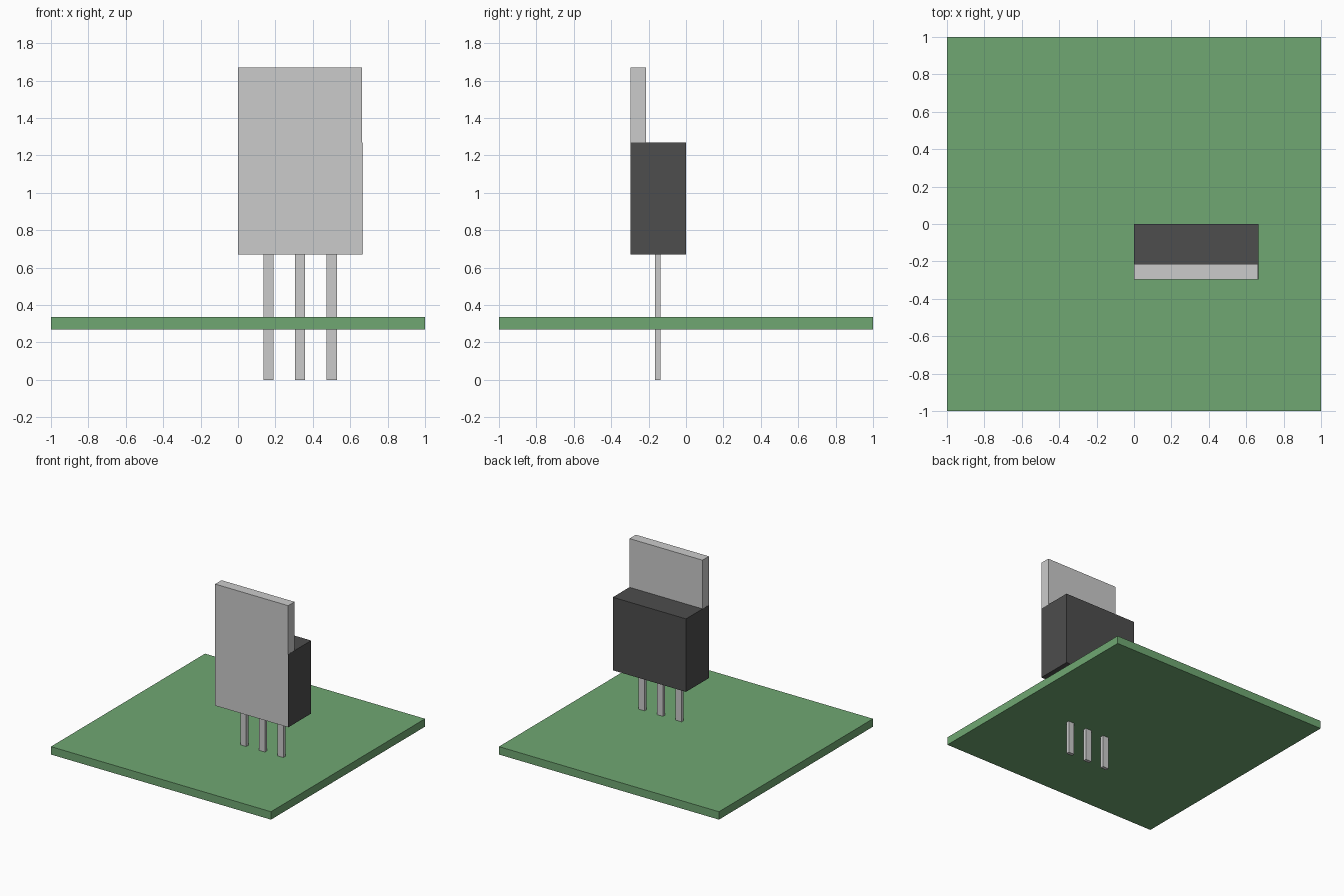
import bpy
import bmesh
from mathutils import Vector

if "Cube" in bpy.data.objects:
    bpy.data.objects.remove(bpy.data.objects["Cube"])


def material(name, rgb):
    mat = bpy.data.materials.new(name)
    mat.diffuse_color = (*rgb, 1)
    mat.use_nodes = True
    mat.node_tree.nodes["Principled BSDF"].inputs["Base Color"].default_value = mat.diffuse_color
    return mat


def box(name, lo, hi, mat=None):
    """Axis-aligned box between two corners."""
    lo, hi = Vector(lo), Vector(hi)
    mesh = bpy.data.meshes.new(name)
    bm = bmesh.new()
    bmesh.ops.create_cube(bm, size=1)
    bmesh.ops.scale(bm, vec=hi - lo, verts=bm.verts)
    bm.to_mesh(mesh)
    bm.free()
    obj = bpy.data.objects.new(name, mesh)
    obj.location = (lo + hi) / 2
    if mat:
        mesh.materials.append(mat)
    bpy.context.collection.objects.link(obj)
    return obj


green = material("board_green", (0.16, 0.39, 0.17))
black = material("case_black", (0.075, 0.075, 0.075))

# Circuit board
box("circuit_board", (-1, -1, 0.27), (1, 1, 0.335), green)

# Component case, with the metal tab set into its front face
box("component_case", (0, -0.296, 0.67), (0.665, 0, 1.27), black)
box("metal_tab", (0.001, -0.298, 0.671), (0.664, -0.215, 1.67))

# Three pins passing through the board up into the case
for i in range(3):
    x = 0.163 + i * 0.169
    box(f"pin_{i + 1}", (x - 0.027, -0.165, 0), (x + 0.027, -0.137, 0.675))
